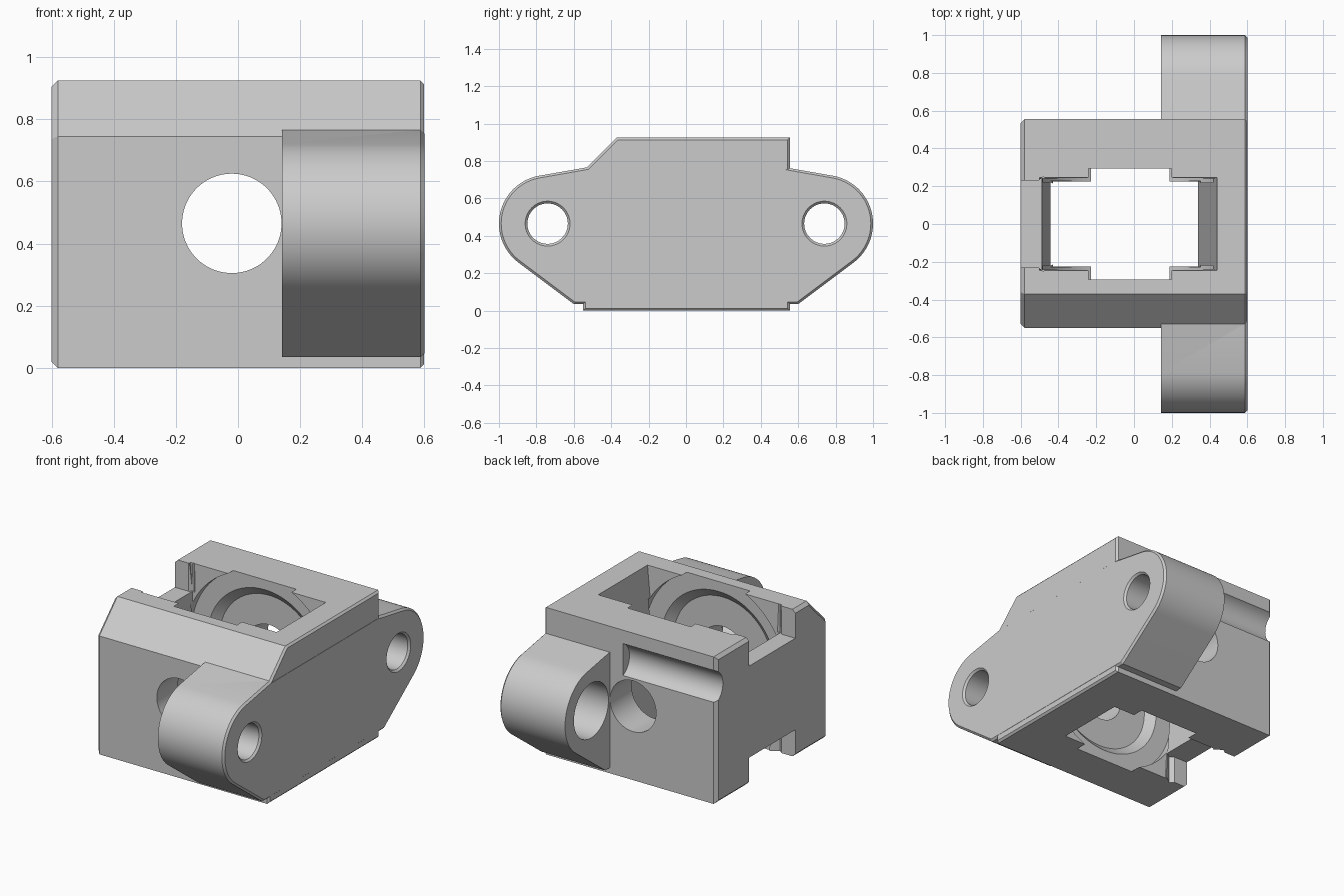
import bpy, bmesh, math
from mathutils import Vector, Matrix

if "Cube" in bpy.data.objects:
    bpy.data.objects.remove(bpy.data.objects["Cube"])

grey = bpy.data.materials.new("plain grey")
grey.diffuse_color = (0.6, 0.6, 0.6, 1)
grey.use_nodes = True
grey.node_tree.nodes["Principled BSDF"].inputs["Base Color"].default_value = grey.diffuse_color


def finish(name, bm):
    bmesh.ops.recalc_face_normals(bm, faces=bm.faces[:])
    me = bpy.data.meshes.new(name)
    bm.to_mesh(me)
    bm.free()
    me.materials.append(grey)
    ob = bpy.data.objects.new(name, me)
    bpy.context.collection.objects.link(ob)
    return ob


def loft(name, loop_a, loop_b, bevel_a=0, bevel_b=0):
    """Solid between two matching loops, with optional chamfered ends."""
    bm = bmesh.new()
    a = [bm.verts.new(p) for p in loop_a]
    b = [bm.verts.new(p) for p in loop_b]
    caps = [bm.faces.new(a), bm.faces.new(b)]
    n = len(a)
    for i in range(n):
        j = (i + 1) % n
        bm.faces.new((a[i], a[j], b[j], b[i]))
    bmesh.ops.recalc_face_normals(bm, faces=bm.faces[:])
    edge_sets = [(list(c.edges), w) for c, w in zip(caps, (bevel_a, bevel_b))]
    for edges, w in edge_sets:
        if w:
            bmesh.ops.bevel(bm, geom=edges, offset=w, offset_type='OFFSET',
                            segments=1, affect='EDGES', clamp_overlap=False)
    return finish(name, bm)


def rod(name, a, b, ra, rb=None, seg=80):
    """Cylinder or cone from point a to point b."""
    a, b = Vector(a), Vector(b)
    m = Matrix.Translation((a + b) / 2) @ (b - a).to_track_quat('Z', 'Y').to_matrix().to_4x4()
    bm = bmesh.new()
    bmesh.ops.create_cone(bm, cap_ends=True, segments=seg, radius1=ra,
                          radius2=ra if rb is None else rb,
                          depth=(b - a).length, matrix=m)
    return finish(name, bm)


def along_x(pts, x):
    return [(x, y, z) for y, z in pts]


def along_z(pts, z):
    return [(x, y, z) for x, y in pts]


def boolean(target, other, op):
    other.hide_render = True
    mod = target.modifiers.new(op.lower(), 'BOOLEAN')
    mod.operation, mod.object, mod.solver = op, other, 'EXACT'
    bpy.context.view_layer.objects.active = target
    bpy.ops.object.modifier_apply(modifier=mod.name)
    bpy.data.objects.remove(other, do_unlink=True)


CX, CZ, TOP = -0.02, 0.465, 0.925

# main block with one sloped top edge
block = [(-.55, 0), (.555, 0), (.555, TOP), (-.37, TOP), (-.55, .745)]
body = loft("idler_block", along_x(block, -.6), along_x(block, .599), .02, .012)

# mounting flange with a rounded ear on each side
ear = [(.54, .035), (.6, .035)]
for i in range(33):
    t = math.radians(-54 + 134 * i / 32)
    ear.append((.74 + .26 * math.cos(t), CZ + .26 * math.sin(t)))
ear.append((.529, .766))
flange = ear + [(-y, z) for y, z in reversed(ear)]
boolean(body, loft("flange", along_x(flange, .142), along_x(flange, .6), 0, .012), 'UNION')


# tapered pocket through the block, top to bottom
def rect(x0, x1, y):
    return [(x0, -y), (x1, -y), (x1, y), (x0, y)]


boolean(body, loft("pocket", along_z(rect(-.426, .334, .224), -.05),
                   along_z(rect(-.505, .445, .246), .975)), 'DIFFERENCE')

# belt slots at top and bottom of the left wall, flared inside
slot = [(-.7, .23), (-.505, .23), (-.48, .25), (-.44, .22), (-.40, .2)]
slot = slot + [(x, -y) for x, y in reversed(slot)]
for z0, z1 in ((-.1, .172), (.748, 1.1)):
    boolean(body, loft("belt_slot", along_z(slot, z0), along_z(slot, z1)), 'DIFFERENCE')

# round clearance and conical seat on both inner walls
for s in (-1, 1):
    boolean(body, rod("clearance", (CX, s * .221, CZ), (CX, s * .295, CZ), .51, seg=96), 'DIFFERENCE')
    boolean(body, rod("seat", (CX, s * .285, CZ), (CX, s * .34, CZ), .41, .345), 'DIFFERENCE')

# axle bore through front and back
boolean(body, rod("axle_bore", (CX, -.8, CZ), (CX, .8, CZ), .16), 'DIFFERENCE')

# screw holes: through hole, wide counterbore and small chamfer
for s in (-1, 1):
    y = s * .74
    boolean(body, rod("screw_hole", (0.1, y, CZ), (.7, y, CZ), .108), 'DIFFERENCE')
    boolean(body, rod("counterbore", (0.1, y, CZ), (.44, y, CZ), .172), 'DIFFERENCE')
    boolean(body, rod("hole_chamfer", (.585, y, CZ), (.615, y, CZ), .105, .135), 'DIFFERENCE')

# rounded groove in the back wall
boolean(body, rod("groove", (-.7, .6, .74), (.05, .6, .74), .11, seg=64), 'DIFFERENCE')

bpy.ops.object.select_all(action='DESELECT')
body.select_set(True)
bpy.context.view_layer.objects.active = body
bpy.ops.object.shade_smooth_by_angle(angle=math.radians(25))
